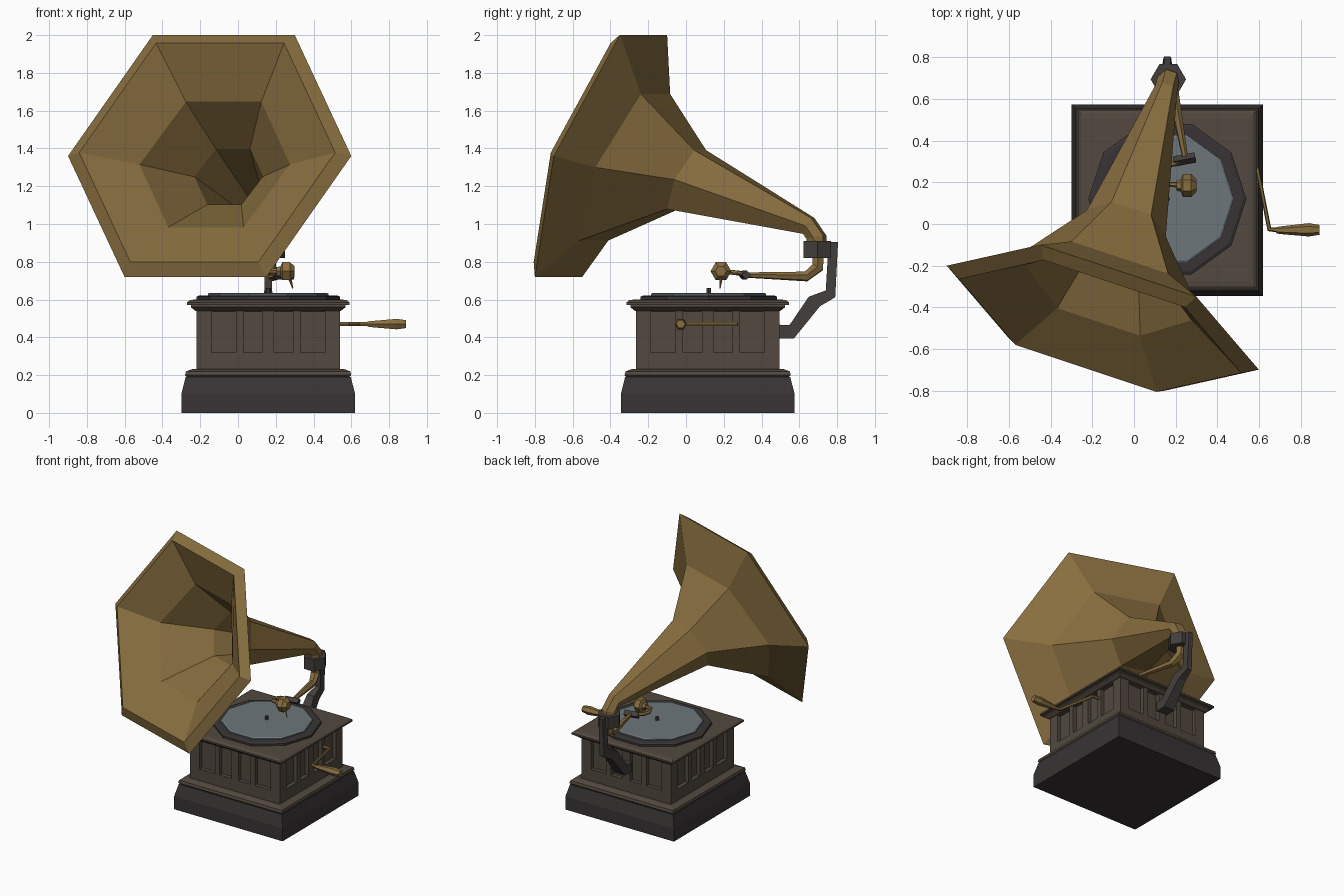
import bpy, bmesh
from math import sin, cos, pi, radians
from mathutils import Vector as V

if "Cube" in bpy.data.objects:
    bpy.data.objects.remove(bpy.data.objects["Cube"])

CX, CY = 0.16, 0.115   # cabinet centre


def material(name, rgb):
    m = bpy.data.materials.new(name)
    m.diffuse_color = (*rgb, 1)
    m.use_nodes = True
    m.node_tree.nodes["Principled BSDF"].inputs["Base Color"].default_value = m.diffuse_color
    return m


WOOD = material("wood", (0.085, 0.066, 0.050))
DARK = material("dark_wood", (0.040, 0.034, 0.035))
BRASS = material("brass", (0.245, 0.155, 0.050))
STEEL = material("steel", (0.15, 0.18, 0.195))
IRON = material("iron", (0.055, 0.048, 0.045))


def finish(name, bm, mat):
    bmesh.ops.recalc_face_normals(bm, faces=bm.faces)
    me = bpy.data.meshes.new(name)
    bm.to_mesh(me)
    bm.free()
    me.materials.append(mat)
    ob = bpy.data.objects.new(name, me)
    bpy.context.collection.objects.link(ob)
    return ob


def loft(name, rings, mat):
    """Skin a list of equal-length point rings and cap both ends."""
    bm = bmesh.new()
    rows = [[bm.verts.new(p) for p in ring] for ring in rings]
    n = len(rows[0])
    for a, b in zip(rows, rows[1:]):
        for i in range(n):
            j = (i + 1) % n
            bm.faces.new((a[i], a[j], b[j], b[i]))
    bm.faces.new(rows[0])
    bm.faces.new(rows[-1])
    return finish(name, bm, mat)


def square_stack(name, profile, mat):
    loft(name, [[(CX + sx * h, CY + sy * h, z) for sx, sy in
                 ((-1, -1), (1, -1), (1, 1), (-1, 1))] for h, z in profile], mat)


def lathe(name, x, y, profile, sides, mat):
    loft(name, [[(x + r * cos(2 * pi * i / sides), y + r * sin(2 * pi * i / sides), z)
                 for i in range(sides)] for r, z in profile], mat)


def tube(name, path, mat, sides=6):
    """Faceted tube along (x, y, z, radius) points."""
    pts = [V(p[:3]) for p in path]
    side, rings, old = None, [], None
    for i, p in enumerate(pts):
        t = V()
        if i:
            t += (p - pts[i - 1]).normalized()
        if i < len(pts) - 1:
            t += (pts[i + 1] - p).normalized()
        t.normalize()
        if side is None:
            side = t.cross(V((0, 0, 1)) if abs(t.z) < 0.9 else V((0, 1, 0))).normalized()
        else:
            side = old.rotation_difference(t) @ side
        old, other, r = t, t.cross(side), path[i][3]
        rings.append([p + r * (side * cos(2 * pi * k / sides) + other * sin(2 * pi * k / sides))
                      for k in range(sides)])
    return loft(name, rings, mat)


def horn_ring(x, y, z, r, elev):
    """Hexagon facing the mouth direction, raised by elev degrees."""
    e = radians(elev)
    u = V((0.949, -0.316, 0))
    v = V((0.316 * sin(e), 0.949 * sin(e), cos(e)))
    return [V((x, y, z)) + r * (u * cos(k * pi / 3) + v * sin(k * pi / 3)) for k in range(6)]


# Cabinet
square_stack("cabinet_base", [(0.46, 0), (0.46, 0.10), (0.437, 0.19)], DARK)
square_stack("lower_moulding", [(0.425, 0.185), (0.44, 0.20), (0.435, 0.22), (0.40, 0.232)], WOOD)
square_stack("cabinet_core", [(0.35, 0.22), (0.35, 0.56)], WOOD)
square_stack("lower_rail", [(0.38, 0.225), (0.38, 0.32)], WOOD)
square_stack("upper_rail", [(0.38, 0.535), (0.38, 0.57)], WOOD)
square_stack("lid", [(0.385, 0.54), (0.41, 0.56), (0.41, 0.57), (0.43, 0.572),
                     (0.43, 0.585), (0.415, 0.597), (0.39, 0.60)], WOOD)

# Posts between the sunk panels, same on all four sides
bm = bmesh.new()
for q in range(4):
    c, s = round(cos(q * pi / 2)), round(sin(q * pi / 2))
    for a, b in ((-0.38, -0.30), (-0.17, -0.13), (-0.03, 0.03), (0.13, 0.17), (0.30, 0.38)):
        cube = bmesh.ops.create_cube(bm, size=1)["verts"]
        for vert in cube:
            lx = a if vert.co.x < 0 else b
            ly = -0.38 if vert.co.y < 0 else -0.345
            vert.co = (CX + lx * c - ly * s, CY + lx * s + ly * c,
                       0.315 if vert.co.z < 0 else 0.54)
finish("panel_posts", bm, WOOD)

# Turntable
lathe("turntable_rim", CX, 0.12, [(0.38, 0.595), (0.38, 0.615), (0.365, 0.622)], 10, DARK)
lathe("platter", CX, 0.12, [(0.32, 0.615), (0.32, 0.63), (0.31, 0.636)], 10, STEEL)
lathe("spindle", CX, 0.12, [(0.014, 0.63), (0.014, 0.66)], 6, IRON)

# Horn: inside surface from throat to lip, then outside back to the elbow
loft("horn", [horn_ring(*p) for p in (
    (0.145, 0.62, 1.00, 0.035, 25),
    (-0.05, -0.02, 1.25, 0.19, 26),
    (-0.123, -0.33, 1.315, 0.42, 24),
    (-0.163, -0.49, 1.378, 0.714, 20.3),
    (-0.15, -0.45, 1.36, 0.79, 20.3),
    (-0.123, -0.325, 1.30, 0.49, 24),
    (-0.037, 0.003, 1.235, 0.20, 26),
    (0.155, 0.65, 0.99, 0.055, 28),
    (0.165, 0.69, 0.93, 0.055, 80),
    (0.165, 0.695, 0.83, 0.052, 90))], BRASS)

# Collar and rear support arm
lathe("collar", 0.165, 0.695, [(0.085, 0.82), (0.085, 0.91)], 6, IRON)
arm = []
for y, z, dy, dz, w in ((0.78, 0.905, 0.025, 0, 0.016), (0.765, 0.63, 0.025, -0.018, 0.02),
                        (0.68, 0.59, 0.03, -0.025, 0.03), (0.56, 0.43, 0.012, -0.035, 0.045),
                        (0.49, 0.43, 0, -0.037, 0.045)):
    arm.append([(CX - w, y - dy, z - dz), (CX + w, y - dy, z - dz),
                (CX + w, y + dy, z + dz), (CX - w, y + dy, z + dz)])
loft("support_arm", arm, IRON)

# Tone arm, joint, gooseneck and sound box
tube("tone_arm", [(0.165, 0.70, 0.86, 0.036), (0.167, 0.697, 0.77, 0.035),
                  (0.187, 0.635, 0.722, 0.028), (0.248, 0.31, 0.73, 0.014)], BRASS)
tube("arm_joint", [(0.19, 0.30, 0.73, 0.025), (0.295, 0.32, 0.73, 0.025)], IRON, 4)
tube("gooseneck", [(0.22, 0.305, 0.735, 0.014), (0.165, 0.28, 0.74, 0.014),
                   (0.145, 0.235, 0.745, 0.014), (0.165, 0.19, 0.75, 0.014),
                   (0.23, 0.188, 0.75, 0.014)], BRASS)
tube("sound_box", [(0.205, 0.185, 0.75, 0.025), (0.225, 0.185, 0.75, 0.03),
                   (0.235, 0.185, 0.75, 0.055), (0.275, 0.185, 0.75, 0.055),
                   (0.30, 0.185, 0.75, 0.03)], BRASS)
tube("needle", [(0.275, 0.185, 0.71, 0.009), (0.29, 0.18, 0.66, 0.003)], BRASS, 4)

# Winding crank
tube("crank_rod", [(0.52, 0.265, 0.47, 0.012), (0.593, 0.265, 0.47, 0.012),
                   (0.65, -0.025, 0.47, 0.012), (0.70, -0.03, 0.47, 0.012)], BRASS)
tube("crank_handle", [(0.685, -0.03, 0.47, 0.015), (0.70, -0.03, 0.47, 0.018),
                      (0.84, -0.028, 0.47, 0.032), (0.89, -0.028, 0.47, 0.024)], BRASS)
